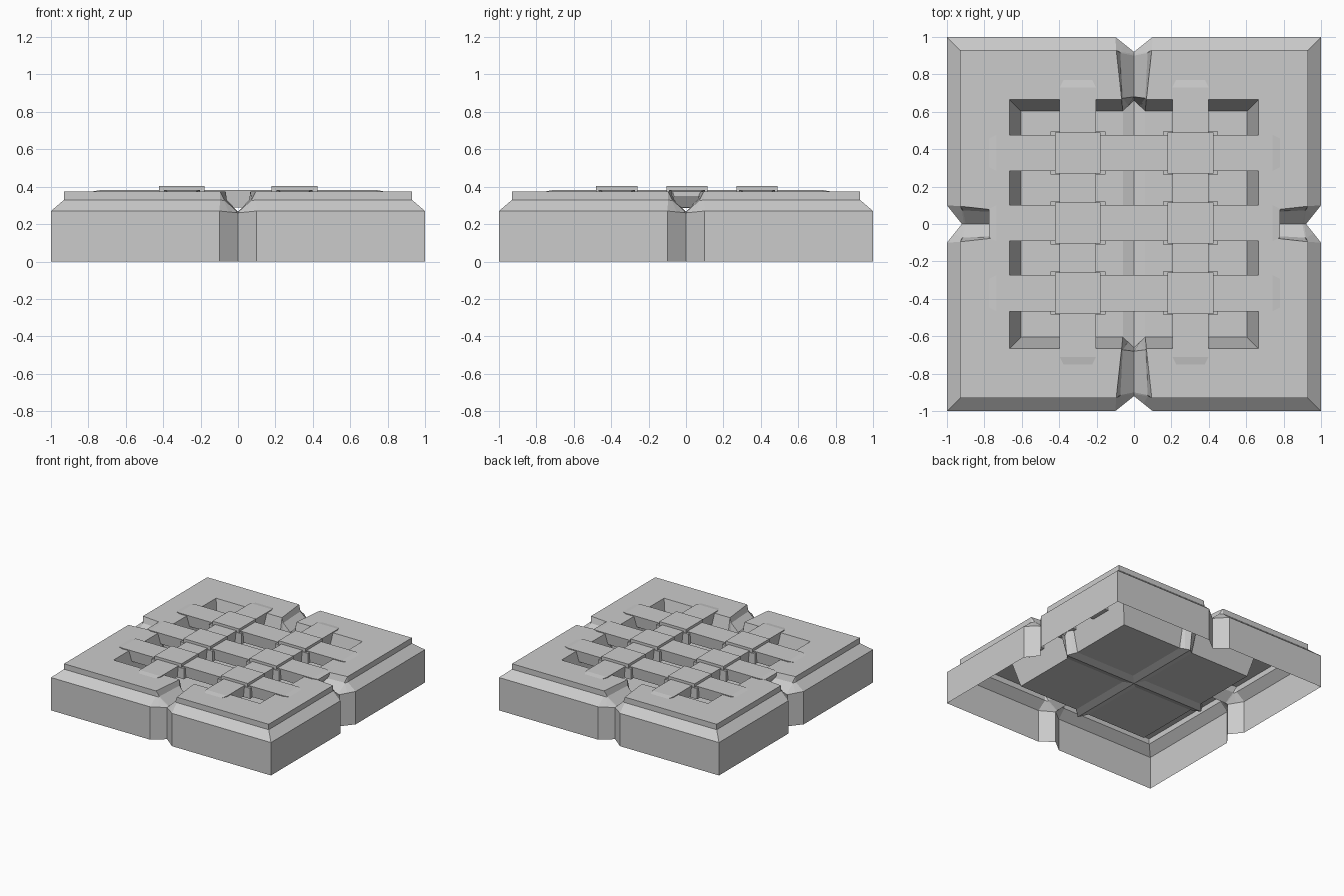
import bpy, bmesh, math

if "Cube" in bpy.data.objects:
    bpy.data.objects.remove(bpy.data.objects["Cube"])


def make_object(name, bm):
    bmesh.ops.recalc_face_normals(bm, faces=bm.faces)
    mesh = bpy.data.meshes.new(name)
    bm.to_mesh(mesh)
    bm.free()
    obj = bpy.data.objects.new(name, mesh)
    bpy.context.collection.objects.link(obj)
    return obj


def turn(x, y, k):
    for _ in range(k):
        x, y = -y, x
    return x, y


# Frame with sunken tray: rings of (half size, z, notch half width,
# kink half width, kink z, notch centre distance, notch centre z)
FLOOR = 0.12
RINGS = [
    (1.0, 0.0, 0.10, 0.05, 0.0, 0.92, 0.0),
    (1.0, 0.27, 0.10, 0.05, 0.265, 0.92, 0.26),
    (0.93, 0.33, 0.095, 0.075, 0.325, 0.91, 0.262),
    (0.93, 0.375, 0.095, 0.073, 0.33, 0.90, 0.263),
    (0.665, 0.375, 0.066, 0.06, 0.33, 0.68, 0.265),
    (0.605, FLOOR, 0.06, 0.03, FLOOR - 0.01, 0.66, FLOOR - 0.02),
]
bm = bmesh.new()
rings = []
for r, z, w, kw, kz, cr, cz in RINGS:
    kr = (r + cr) / 2
    side = [(r, -r, z), (r, -w, z), (kr, -kw, kz), (cr, 0, cz),
            (kr, kw, kz), (r, w, z)]
    ring = []
    for k in range(4):
        for x, y, h in side:
            ring.append(bm.verts.new((*turn(x, y, k), h)))
    rings.append(ring)
for a, b in zip(rings, rings[1:]):
    n = len(a)
    for i in range(n):
        j = (i + 1) % n
        bm.faces.new((a[i], a[j], b[j], b[i]))
# Tray floor: four flat quarters with a shallow grooved cross between them
mid = bm.verts.new((0, 0, FLOOR - 0.02))
last = rings[-1]
inner = []
for k in range(4):
    x, y = turn(0.06, 0.06, k)
    inner.append(bm.verts.new((x, y, FLOOR)))
for k in range(4):
    s = k * 6
    nxt = ((k + 1) % 4) * 6
    q = inner[k]
    before = inner[k - 1]
    bm.faces.new((last[s + 5], last[nxt], last[nxt + 1], q))
    bm.faces.new((last[s + 3], last[s + 4], last[s + 5], q, mid))
    bm.faces.new((last[s + 1], last[s + 2], last[s + 3], mid, before))
make_object("frame_and_tray", bm)


def strap(name, start, end, offset, along_x):
    # Flat strip with clipped corners, narrower underneath, thin at its tips
    h, c = 0.097, 0.04
    rows = [(start, h - 0.02, 0.375, 0.35), (start + c, h, 0.382, 0.29),
            (end - c, h, 0.382, 0.29), (end, h - 0.02, 0.375, 0.35)]
    bm = bmesh.new()
    loops = []
    for p, w, top, low in rows:
        loop = []
        for q, z in ((-w, top), (w, top), (w * 0.9, low), (-w * 0.9, low)):
            q += offset
            loop.append(bm.verts.new((p, q, z) if along_x else (q, p, z)))
        loops.append(loop)
    for a, b in zip(loops, loops[1:]):
        for i in range(4):
            j = (i + 1) % 4
            bm.faces.new((a[i], a[j], b[j], b[i]))
    bm.faces.new(loops[0])
    bm.faces.new(loops[-1])
    make_object(name, bm)


def block(name, x, y, hx, hy, low, top):
    bm = bmesh.new()
    bmesh.ops.create_cube(bm, size=1)
    for v in bm.verts:
        v.co = (x + v.co.x * 2 * hx, y + v.co.y * 2 * hy,
                low if v.co.z < 0 else top)
    make_object(name, bm)


# Woven straps and the raised pads where they cross
ROWS = (-0.37, 0.005, 0.38)
COLS = (-0.3, 0.302)
for y in ROWS:
    strap("cross_strap", -0.775, 0.78, y, True)
for x in COLS:
    strap("long_strap", -0.75, 0.77, x, False)
for x in COLS:
    for y in ROWS:
        block("crossing_pad", x, y, 0.122, 0.11, 0.285, 0.403)
        block("crossing_shoulder", x, y, 0.147, 0.115, 0.285, 0.372)
